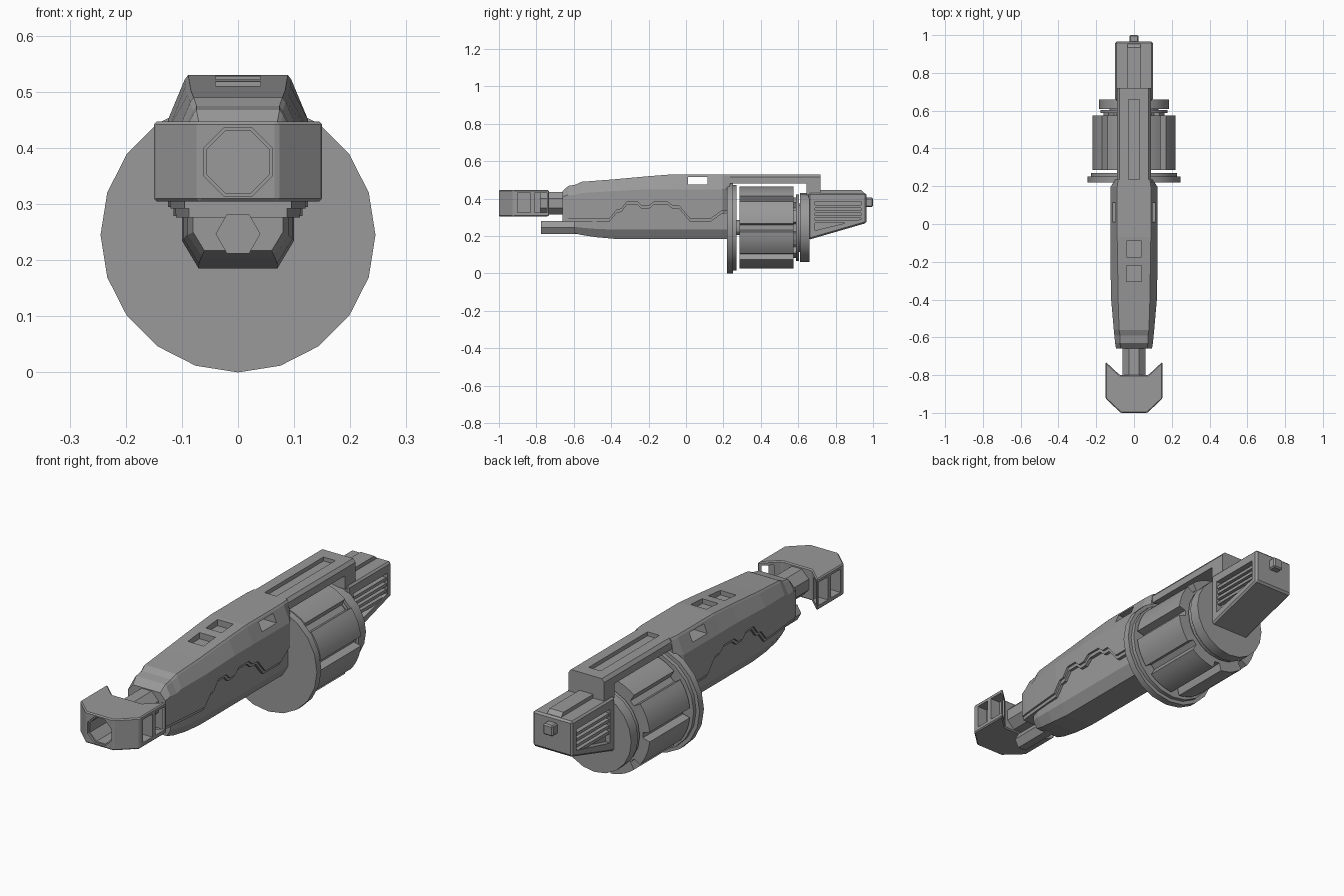
import bpy, bmesh
from math import sin, cos, pi, radians

if "Cube" in bpy.data.objects:
    bpy.data.objects.remove(bpy.data.objects["Cube"], do_unlink=True)

GREY = (0.32, 0.32, 0.32, 1)
mat = bpy.data.materials.new("gunmetal grey")
mat.use_nodes = True
mat.diffuse_color = GREY
next(n for n in mat.node_tree.nodes if n.type == 'BSDF_PRINCIPLED').inputs["Base Color"].default_value = GREY


def loft(name, rings):
    """Skin a list of equal-length rings and cap both ends."""
    bm = bmesh.new()
    rows = [[bm.verts.new(p) for p in ring] for ring in rings]
    n = len(rows[0])
    for a, b in zip(rows, rows[1:]):
        for i in range(n):
            j = (i + 1) % n
            bm.faces.new((a[i], a[j], b[j], b[i]))
    bm.faces.new(rows[0])
    bm.faces.new(rows[-1])
    bmesh.ops.recalc_face_normals(bm, faces=bm.faces)
    me = bpy.data.meshes.new(name)
    bm.to_mesh(me)
    bm.free()
    me.materials.append(mat)
    ob = bpy.data.objects.new(name, me)
    bpy.context.collection.objects.link(ob)
    return ob


def prism(name, pts, axis, a, b):
    """Extrude a flat outline along one axis from a to b."""
    place = {'x': lambda p, t: (t, p[0], p[1]),
             'y': lambda p, t: (p[0], t, p[1]),
             'z': lambda p, t: (p[0], p[1], t)}[axis]
    return loft(name, [[place(p, t) for p in pts] for t in (a, b)])


def box(name, x0, x1, y0, y1, z0, z1):
    return prism(name, [(x0, y0), (x1, y0), (x1, y1), (x0, y1)], 'z', z0, z1)


def ring(r, n, z, turn=0.0):
    return [(r * cos(2 * pi * i / n + turn), z + r * sin(2 * pi * i / n + turn)) for i in range(n)]


def mirrored(half):
    return half + [(-x, y) for x, y in reversed(half)]


def apply(ob, mod):
    with bpy.context.temp_override(object=ob, active_object=ob, selected_objects=[ob]):
        bpy.ops.object.modifier_apply(modifier=mod.name)


def cut(ob, *cutters):
    for c in cutters:
        mod = ob.modifiers.new("cut", 'BOOLEAN')
        mod.operation = 'DIFFERENCE'
        mod.solver = 'EXACT'
        mod.object = c
        c.hide_render = True
        apply(ob, mod)
        bpy.data.objects.remove(c, do_unlink=True)


def bevel(ob, width):
    mod = ob.modifiers.new("bevel", 'BEVEL')
    mod.width = width
    mod.segments = 1
    mod.limit_method = 'ANGLE'
    mod.angle_limit = radians(40)
    apply(ob, mod)


def smooth(ob):
    bpy.ops.object.select_all(action='DESELECT')
    ob.select_set(True)
    bpy.context.view_layer.objects.active = ob
    bpy.ops.object.shade_smooth_by_angle(angle=radians(30))


# Muzzle brake with swept prongs, octagonal bore and side ports
BORE_Z = 0.375
muzzle = prism("muzzle_brake", mirrored([(0.07, -1), (0.15, -0.925), (0.15, -0.73), (0.075, -0.8)]),
               'z', 0.305, 0.447)
bevel(muzzle, 0.005)
cut(muzzle, prism("bore_cut", ring(0.066, 8, BORE_Z, pi / 8), 'y', -1.1, -0.99),
    prism("bore_cut", ring(0.06, 8, BORE_Z, pi / 8), 'y', -1.1, -0.87))
for s in (-1, 1):
    for y in (-0.9, -0.81):
        cut(muzzle, box("port_cut", s * 0.1, s * 0.2, y, y + 0.068, 0.325, 0.43))

# Barrel and the tube under it
prism("barrel", ring(0.066, 8, BORE_Z, pi / 8), 'y', -0.81, -0.6)
prism("lower_tube", ring(0.04, 6, 0.247), 'y', -0.775, -0.5)

# Upper receiver: y, top z, top half width, shoulder z, side half width
STATIONS = [(-0.66, 0.44, 0.075, 0.41, 0.095), (-0.63, 0.468, 0.08, 0.42, 0.1),
            (-0.59, 0.475, 0.08, 0.42, 0.104), (-0.56, 0.49, 0.085, 0.43, 0.107),
            (-0.4, 0.502, 0.09, 0.44, 0.121), (-0.2, 0.52, 0.093, 0.45, 0.125),
            (-0.07, 0.53, 0.095, 0.45, 0.125), (0.195, 0.53, 0.095, 0.45, 0.125),
            (0.235, 0.53, 0.09, 0.46, 0.1)]
# Stepped lower edge of the receiver shell
EDGE = [(-0.8, 0.292), (-0.41, 0.292), (-0.37, 0.34), (-0.345, 0.345), (-0.315, 0.385),
        (-0.26, 0.385), (-0.235, 0.36), (-0.2, 0.36), (-0.17, 0.385), (-0.1, 0.385),
        (-0.07, 0.36), (-0.035, 0.36), (0.02, 0.295), (0.135, 0.295), (0.19, 0.335), (0.4, 0.335)]


def shell(name, scale, drop):
    rings = []
    for y, zt, wt, zs, ws in STATIONS:
        half = [(wt * scale - 0.006, zt - drop), (wt * scale, zt - 0.008 - drop),
                (ws * scale, zs), (ws * scale, 0.25)]
        rings.append([(x, y, z) for x, z in mirrored(half)])
    ob = loft(name, rings)
    outline = [(y, z - drop) for y, z in EDGE] + [(0.4, 0.1), (-0.8, 0.1)]
    cut(ob, prism("edge_cut", outline, 'x', -0.3, 0.3))
    return ob


upper = shell("upper_receiver", 1, 0)
lip = shell("receiver_lip", 0.92, 0.016)
sight_cuts = [(-0.305, 0.49), (-0.175, 0.5)]
for ob in (upper, lip):
    cut(ob, box("side_opening", -0.3, 0.3, 0.01, 0.115, 0.475, 0.515))
    for y, z in sight_cuts:
        cut(ob, box("top_recess", -0.04, 0.04, y, y + 0.085, z, 0.6))

# Lower receiver, tapering toward the nose
lower = []
for y, w, top, mid, wb, bottom in [(-0.6, 0.08, 0.3, 0.25, 0.06, 0.217),
                                   (-0.56, 0.09, 0.39, 0.245, 0.065, 0.206),
                                   (-0.48, 0.097, 0.39, 0.238, 0.07, 0.194),
                                   (-0.38, 0.1, 0.39, 0.235, 0.07, 0.185),
                                   (0.225, 0.1, 0.39, 0.235, 0.07, 0.185)]:
    lower.append([(x, y, z) for x, z in mirrored([(w, top), (w, mid), (wb, bottom)])])
loft("lower_receiver", lower)

# Top rail bridging the drum, with a long groove and a rear post
rail = prism("top_rail", mirrored([(0.078, 0.53), (0.09, 0.515), (0.09, 0.482)]), 'y', 0.2, 0.72)
cut(rail, box("groove_cut", -0.03, 0.03, 0.23, 0.66, 0.512, 0.6))
box("rail_post", -0.09, 0.09, 0.645, 0.72, 0.42, 0.484)

# Drum: flanged front plate, eight fluted lobes, ratchet and rear plate
AXIS = 0.245
for name, r, n, y0, y1 in [("drum_front_plate", 0.245, 20, 0.22, 0.252),
                           ("drum_front_flange", 0.228, 20, 0.252, 0.27),
                           ("drum_axle", 0.04, 12, 0.2, 0.7),
                           ("drum_neck", 0.13, 16, 0.57, 0.66),
                           ("rear_flange", 0.178, 20, 0.588, 0.603),
                           ("rear_plate", 0.185, 20, 0.61, 0.66)]:
    smooth(prism(name, ring(r, n, AXIS), 'y', y0, y1))


def fluted(r_out, r_in, lobes, gap, steps):
    pts = []
    for k in range(lobes):
        start, pitch = 2 * pi * k / lobes, 2 * pi / lobes
        profile = [(r_in, -gap), (r_in, gap)]
        profile += [(r_out, gap + 0.03 + (pitch - 2 * gap - 0.06) * i / steps) for i in range(steps + 1)]
        pts += [(r * cos(start + a), AXIS + r * sin(start + a)) for r, a in profile]
    return pts


smooth(prism("drum_body", fluted(0.22, 0.185, 8, 0.07, 5), 'y', 0.285, 0.575))
prism("drum_ratchet", fluted(0.165, 0.13, 8, 0.15, 2), 'y', 0.57, 0.592)

# Rear block with recessed slatted vents
block = prism("rear_block", [(0.655, 0.18), (0.655, 0.43), (0.965, 0.43), (0.965, 0.27)], 'x', -0.1, 0.1)
bevel(block, 0.008)
VENT = [(0.69, 0.385), (0.935, 0.385), (0.935, 0.29), (0.69, 0.23)]
for s in (-1, 1):
    side = "left" if s > 0 else "right"
    cut(block, prism("vent_cut", VENT, 'x', s * 0.075, s * 0.2))
    for i in range(4):
        z = 0.365 - i * 0.027
        box(f"{side}_vent_slat_{i + 1}", s * 0.07, s * 0.095, 0.685, 0.94, z - 0.014, z)

# Raised strip on the block and the nub at its back
prism("block_strip", [(0.7, 0.42), (0.7, 0.447), (0.935, 0.447), (0.958, 0.425)], 'x', -0.035, 0.035)
nub = box("rear_nub", -0.025, 0.025, 0.95, 1.0, 0.355, 0.405)
bevel(nub, 0.006)
